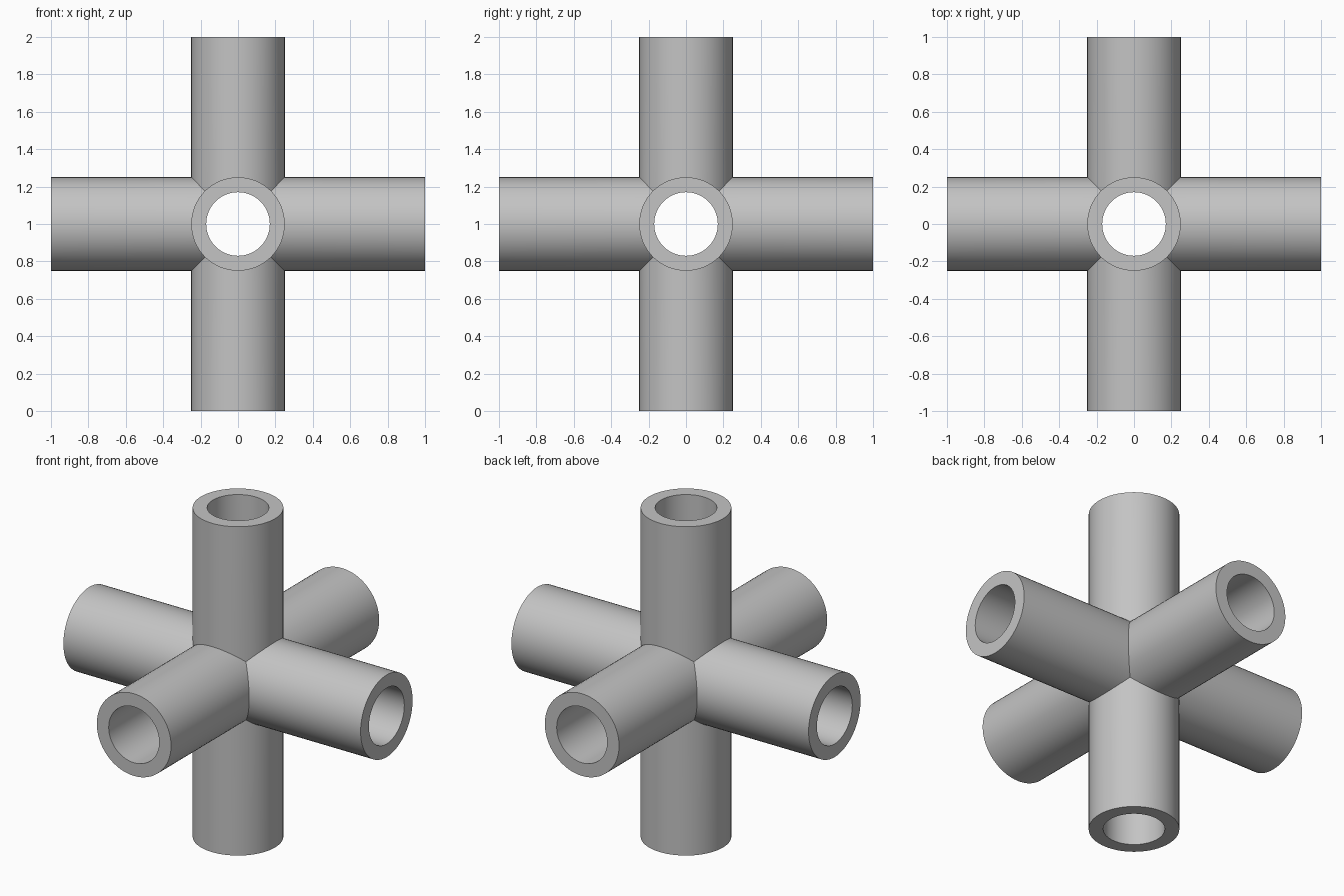
import bpy
import bmesh
from math import cos, sin, pi, radians
from mathutils import Vector

cube = bpy.data.objects.get("Cube")
if cube:
    bpy.data.objects.remove(cube, do_unlink=True)

OUTER, INNER, LENGTH, SIDES = 0.25, 0.17, 1.0, 64
CENTRE = Vector((0, 0, 1))

grey = bpy.data.materials.new("plain grey")
grey.use_nodes = True
colour = (0.55, 0.55, 0.55, 1)
grey.diffuse_color = colour
grey.node_tree.nodes["Principled BSDF"].inputs["Base Color"].default_value = colour


def add_arm(bm, axis, sign):
    """Add one hollow arm whose inner end is mitred against its neighbours."""
    def place(along, u, v):
        p = Vector((0, 0, 0))
        p[axis] = sign * along
        p[(axis + 1) % 3] = u
        p[(axis + 2) % 3] = v
        return bm.verts.new(p + CENTRE)

    def ring(radius, mitred):
        verts = []
        for i in range(SIDES):
            a = 2 * pi * i / SIDES
            u, v = radius * cos(a), radius * sin(a)
            verts.append(place(max(abs(u), abs(v)) if mitred else LENGTH, u, v))
        return verts

    # outer wall, annular end face, then bore wall
    rings = [ring(OUTER, True), ring(OUTER, False),
             ring(INNER, False), ring(INNER, True)]
    for a, b in zip(rings, rings[1:]):
        for i in range(SIDES):
            j = (i + 1) % SIDES
            quad = [a[i], a[j], b[j], b[i]]
            bm.faces.new(quad if sign > 0 else quad[::-1])


# six arms welded along their mitres into one open junction
bm = bmesh.new()
for axis in range(3):
    for sign in (1, -1):
        add_arm(bm, axis, sign)
bmesh.ops.remove_doubles(bm, verts=bm.verts[:], dist=0.0001)

mesh = bpy.data.meshes.new("six_way_pipe")
bm.to_mesh(mesh)
bm.free()
mesh.materials.append(grey)

pipe = bpy.data.objects.new("six_way_pipe", mesh)
bpy.context.collection.objects.link(pipe)
bpy.ops.object.select_all(action="DESELECT")
pipe.select_set(True)
bpy.context.view_layer.objects.active = pipe
bpy.ops.object.shade_smooth_by_angle(angle=radians(30))
